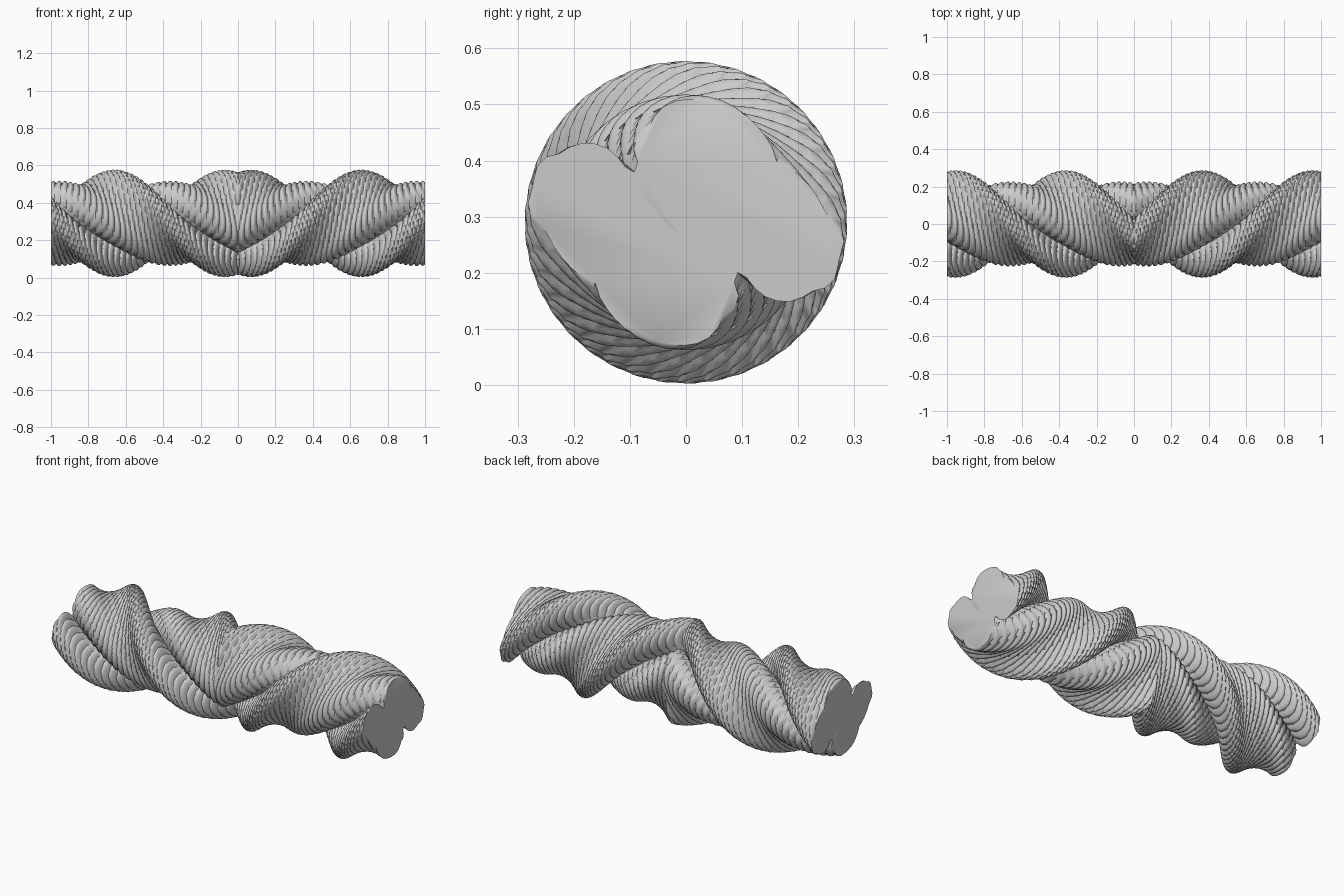
import bpy, bmesh, math

if "Cube" in bpy.data.objects:
    bpy.data.objects.remove(bpy.data.objects["Cube"])

PITCH = 1.18      # length of one full turn of the rope
RIDGE = 1 / 32    # spacing of the fibre ridges
DEPTH = 0.024     # ridge depth
SLANT = 0.4       # lean of the ridges along the twist
CZ = 0.29         # height of the rope axis
STEPS = 8         # samples per ridge
SIDES = 48


def profile():
    """Outline round a large outer circle and a small one a quarter turn on.
    Gives (radial, side, normal_radial, normal_side) evenly spaced."""
    circles = [(0.188, 0.0, 0.100), (0.0, 0.105, 0.123)]
    pts = []
    for i in range(720):
        a = math.pi + 2 * math.pi * i / 720
        n = (math.cos(a), math.sin(a))
        c = max(circles, key=lambda c: c[0] * n[0] + c[1] * n[1] + c[2])
        pts.append((c[0] + c[2] * n[0], c[1] + c[2] * n[1], *n))
    seg = [math.dist(pts[i][:2], pts[(i + 1) % 720][:2]) for i in range(720)]
    step = sum(seg) / SIDES
    out, run, k = [], 0.0, 0
    for j in range(SIDES):
        while run + seg[k] < j * step:
            run += seg[k]
            k += 1
        f = (j * step - run) / seg[k]
        p, q = pts[k], pts[(k + 1) % 720]
        out.append([u + (v - u) * f for u, v in zip(p, q)])
    return out


PROFILE = profile()


def strand(name, start):
    """Ridged strand wound round the x axis; start = angle at x = 0.66."""
    bm = bmesh.new()
    n = round(1 / RIDGE) * STEPS
    rings = []
    for i in range(n + 1):
        x = i / n
        a = start - 2 * math.pi * (x - 0.66) / PITCH
        ca, sa = math.cos(a), math.sin(a)
        ring = []
        for r, s, nr, ns in PROFILE:
            # each ridge is a round bulge that leans with the twist
            u = ((x + SLANT * s) / RIDGE) % 1.0 * 2 - 1
            cut = DEPTH * (1 - math.sqrt(max(0, 1 - 0.9 * u * u)))
            r, s = r - cut * nr, s - cut * ns
            ring.append(bm.verts.new((x, ca * r - sa * s, CZ + sa * r + ca * s)))
        rings.append(ring)
    for a, b in zip(rings, rings[1:]):
        for j in range(SIDES):
            k = (j + 1) % SIDES
            bm.faces.new((a[j], a[k], b[k], b[j]))
    bm.faces.new(rings[-1])
    bmesh.ops.recalc_face_normals(bm, faces=bm.faces)
    me = bpy.data.meshes.new(name)
    bm.to_mesh(me)
    bm.free()
    obj = bpy.data.objects.new(name, me)
    bpy.context.collection.objects.link(obj)
    # the other half of the rope is a mirror image about x = 0
    m = obj.modifiers.new("mirror", 'MIRROR')
    m.use_axis = (True, False, False)
    bpy.context.view_layer.objects.active = obj
    obj.select_set(True)
    bpy.ops.object.shade_smooth_by_angle(angle=math.radians(45))
    obj.select_set(False)


# two broad strands wound opposite each other
strand("strand_1", math.pi * 0.5)
strand("strand_2", math.pi * 1.5)
